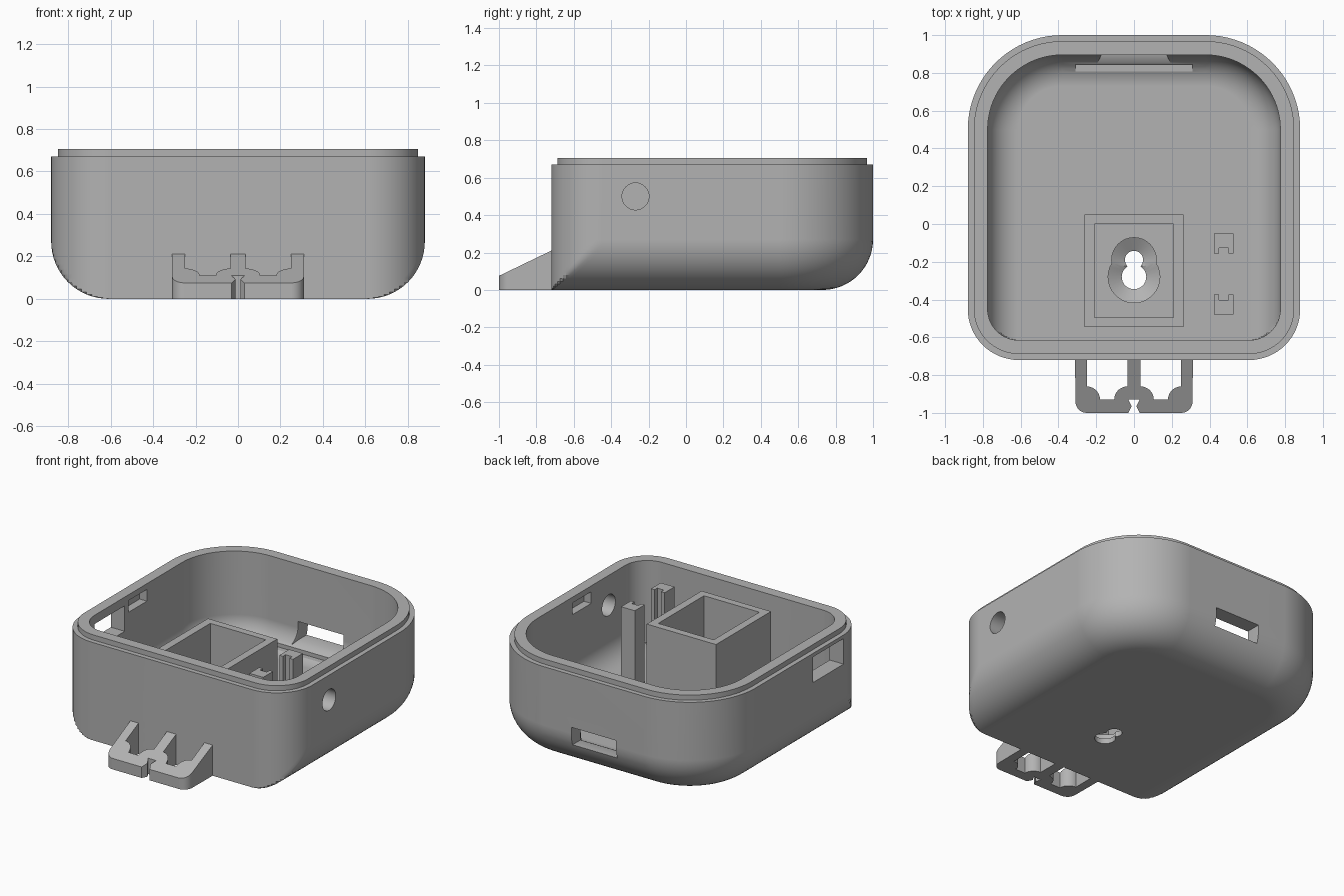
import bpy, bmesh
from math import sin, cos, pi, sqrt, radians

old = bpy.data.objects.get("Cube")
if old:
    bpy.data.objects.remove(old, do_unlink=True)

grey = bpy.data.materials.new("light_grey")
grey.use_nodes = True
grey.diffuse_color = (0.45, 0.45, 0.45, 1)
grey.node_tree.nodes["Principled BSDF"].inputs["Base Color"].default_value = (0.45, 0.45, 0.45, 1)


def finish(name, bm):
    bmesh.ops.recalc_face_normals(bm, faces=bm.faces)
    mesh = bpy.data.meshes.new(name)
    bm.to_mesh(mesh)
    bm.free()
    mesh.materials.append(grey)
    obj = bpy.data.objects.new(name, mesh)
    bpy.context.collection.objects.link(obj)
    return obj


def loft(name, loops):
    """Skin through point loops of equal length and cap both ends."""
    bm = bmesh.new()
    rings = [[bm.verts.new(p) for p in loop] for loop in loops]
    n = len(rings[0])
    for a, b in zip(rings, rings[1:]):
        for i in range(n):
            j = (i + 1) % n
            bm.faces.new((a[i], a[j], b[j], b[i]))
    bm.faces.new(rings[0][::-1])
    bm.faces.new(rings[-1])
    return finish(name, bm)


def prism(name, outline, z0, z1):
    return loft(name, [[(x, y, z) for x, y in outline] for z in (z0, z1)])


def block(name, x0, x1, y0, y1, z0, z1):
    return prism(name, [(x0, y0), (x1, y0), (x1, y1), (x0, y1)], z0, z1)


def arc(cx, cy, r, a0, a1, n=8):
    steps = [radians(a0 + (a1 - a0) * i / n) for i in range(n + 1)]
    return [(cx + r * cos(a), cy + r * sin(a)) for a in steps]


def cut(target, cutter):
    cutter.hide_render = True
    mod = target.modifiers.new("cut", 'BOOLEAN')
    mod.operation = 'DIFFERENCE'
    mod.solver = 'EXACT'
    mod.object = cutter
    bpy.context.view_layer.objects.active = target
    bpy.ops.object.modifier_apply(modifier=mod.name)
    bpy.data.objects.remove(cutter, do_unlink=True)


def smooth(obj):
    bpy.ops.object.select_all(action='DESELECT')
    obj.select_set(True)
    bpy.context.view_layer.objects.active = obj
    bpy.ops.object.shade_smooth_by_angle(angle=radians(30))
    mod = obj.modifiers.new("weighted_normals", 'WEIGHTED_NORMAL')
    mod.keep_sharp = True


# Case shell: plan outline, rounded below along the sides and back only
WALL, ROUND = 0.105, 0.27


def plan(offset, inset, z):
    """Plan outline moved in by offset; inset trims the sides and back further."""
    w = 0.88 - offset - inset
    back = arc(0.38, 0.5, 0.5 - offset - inset, 0, 90, 20)
    front = arc(0.61, -0.45, ROUND - offset, -90, 0, 16)
    half = [(min(x, w), y) for x, y in front] + back
    return [(x, y, z) for x, y in half + [(-x, y) for x, y in half[::-1]]]


def rounded_bottom(offset, floor):
    r = ROUND - offset
    loops = []
    for i in range(17):
        a = pi / 2 * i / 16
        loops.append(plan(offset, r * (1 - sin(a)), floor + r * (1 - cos(a))))
    return loops


case = loft("case_shell",
            rounded_bottom(0, 0)
            + [plan(0, 0, 0.67), plan(0.032, 0, 0.67), plan(0.032, 0, 0.705), plan(WALL, 0, 0.705)]
            + rounded_bottom(WALL, WALL)[::-1])

# Side window and latch pockets
cut(case, block("window_cutter", -1, -0.7, -0.45, -0.12, 0.47, 0.645))
for s in (-1, 1):
    x0, x1 = sorted((s * 0.7, s * 0.83))
    cut(case, block("pocket_cutter", x0, x1, -0.08, 0.12, 0.585, 0.665))

# Round hole in one side
circle = arc(0, 0, 0.072, 0, 360 * 31 / 32, 31)
cut(case, loft("hole_cutter", [[(x, -0.27 + u, 0.5 + v) for u, v in circle] for x in (0.7, 1)]))

# Rear connector slot, flared on the inside, with a relief for the board
cut(case, block("relief_cutter", -0.31, 0.31, 0.7, 0.845, 0.125, 0.34))


def slot_loop(y, w, z0, z1):
    return [(-w, y, z0), (w, y, z0), (w, y, z1), (-w, y, z1)]


cut(case, loft("slot_cutter", [slot_loop(0.8, 0.22, 0.13, 0.34), slot_loop(0.9, 0.17, 0.185, 0.31),
                               slot_loop(1.1, 0.17, 0.185, 0.31)]))

# Keyhole: narrow through opening and flared seat above it
for y, r, seat in ((-0.28, 0.065, 0.137), (-0.19, 0.048, 0.118)):
    loops = [[(px, py, z) for px, py in arc(0, y, rad, 0, 360 * 31 / 32, 31)]
             for z, rad in ((-0.1, r), (0.035, r), (0.075, seat), (0.2, seat))]
    cut(case, loft("keyhole_cutter", loops))
smooth(case)

# Square compartment around the keyhole
box = block("compartment_walls", -0.263, 0.263, -0.545, 0.05, 0.1, 0.63)
cut(box, block("compartment_cutter", -0.21, 0.21, -0.495, 0, 0, 0.8))

# Grooved board posts, mirrored about their shared centre
for name, s in (("rear_post", 1), ("front_post", -1)):
    half = [(0.025, -0.055), (0.052, -0.055), (0.052, 0.052)]
    shape = [(0.025, -0.025)] + half
    shape += [(-x, y) for x, y in shape[::-1]]
    prism(name, [(0.475 + x, -0.265 + s * (0.163 + y)) for x, y in shape], 0.1, 0.64)

# Cable clamp: notched outline with a sloping top
half = [(0.03, -0.93), (0.012, -0.965), (0.03, -1)]
half += arc(0.25, -0.94, 0.06, -90, 0)
half += [(0.312, -0.70), (0.25, -0.70)]
half += arc(0.25, -0.93, 0.07, 90, 180)
half += arc(0.035, -0.93, 0.07, 0, 90)
half += [(0.035, -0.70)]
clamp = prism("cable_clamp", half + [(-x, y) for x, y in half[::-1]], 0, 0.4)
slope = loft("slope_cutter", [[(x, -1.1, 0.027), (x, -0.6, 0.268), (x, -0.6, 0.6), (x, -1.1, 0.6)]
                              for x in (-0.5, 0.5)])
cut(clamp, slope)
smooth(clamp)
